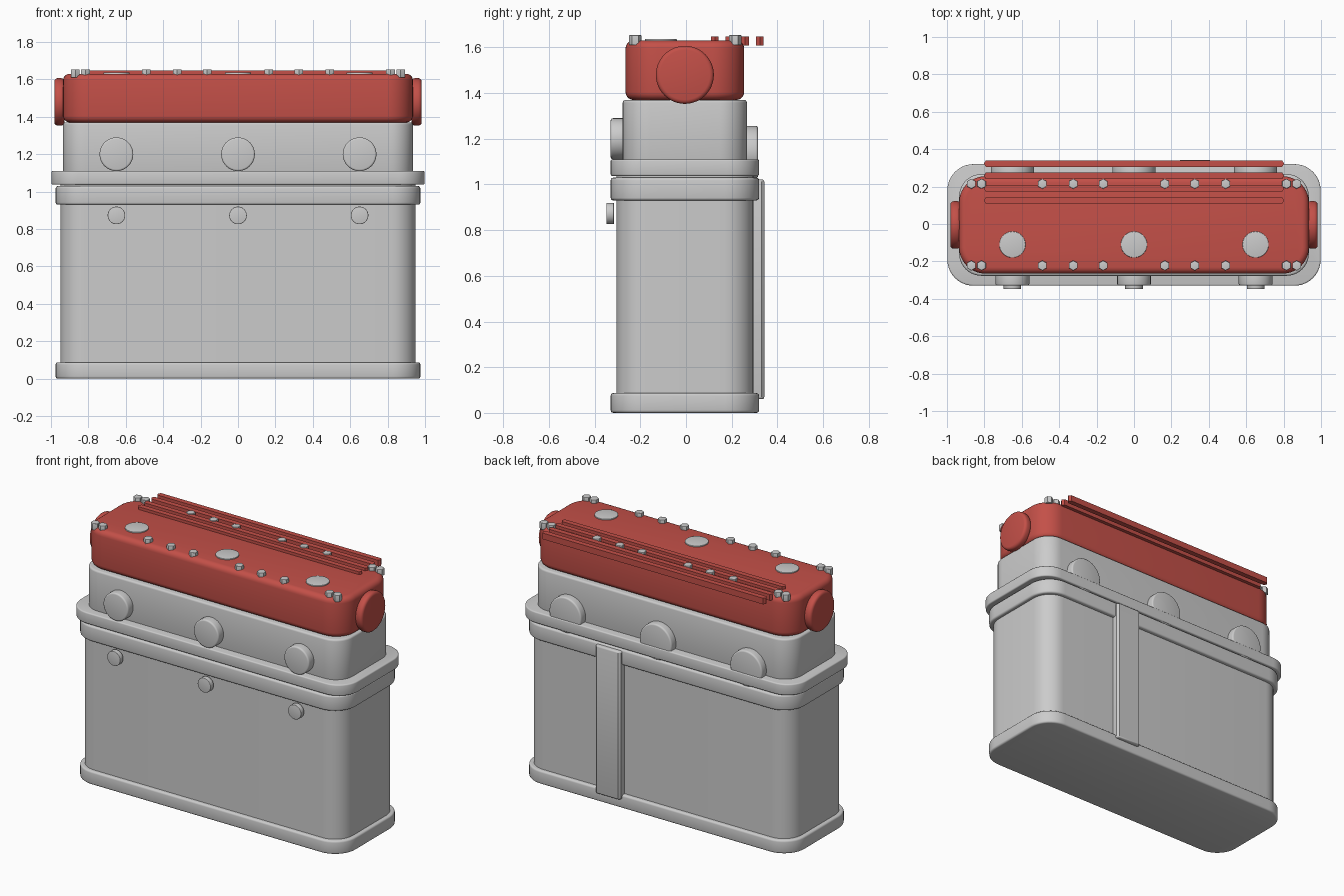
import bpy, bmesh
from math import pi, cos, sin, radians
from mathutils import Matrix

if "Cube" in bpy.data.objects:
    bpy.data.objects.remove(bpy.data.objects["Cube"])

CY = -0.005  # centre line of the stacked body
red = bpy.data.materials.new("red_paint")
red.diffuse_color = (0.55, 0.08, 0.065, 1)
red.use_nodes = True
red.node_tree.nodes["Principled BSDF"].inputs["Base Color"].default_value = red.diffuse_color


def finish(bm, name, mat=None):
    bmesh.ops.recalc_face_normals(bm, faces=bm.faces)
    me = bpy.data.meshes.new(name)
    bm.to_mesh(me)
    bm.free()
    ob = bpy.data.objects.new(name, me)
    bpy.context.collection.objects.link(ob)
    if mat:
        me.materials.append(mat)
    bpy.ops.object.select_all(action='DESELECT')
    ob.select_set(True)
    bpy.context.view_layer.objects.active = ob
    bpy.ops.object.shade_smooth_by_angle(angle=radians(32))
    return ob


def prism(bm, outline, z0, z1, bevel=0, segs=3):
    """Extrude an xy outline from z0 to z1 and round its two rims."""
    base = bm.faces.new([bm.verts.new((x, y, z0)) for x, y in outline])
    ext = bmesh.ops.extrude_face_region(bm, geom=[base], use_keep_orig=True)['geom']
    top = [v for v in ext if isinstance(v, bmesh.types.BMVert)]
    for v in top:
        v.co.z = z1
    tf = [f for f in ext if isinstance(f, bmesh.types.BMFace) and all(v in top for v in f.verts)][0]
    bmesh.ops.recalc_face_normals(bm, faces=bm.faces)
    if bevel:
        bmesh.ops.bevel(bm, geom=list(base.edges) + list(tf.edges), offset=bevel,
                        segments=segs, profile=0.5, affect='EDGES')


def rounded_slab(name, hx, hy, r, z0, z1, bevel, mat=None, segs=3):
    pts = []
    for k, (sx, sy) in enumerate([(1, 1), (-1, 1), (-1, -1), (1, -1)]):
        for i in range(11):
            a = (k + i / 10) * pi / 2
            pts.append((sx * (hx - r) + r * cos(a), CY + sy * (hy - r) + r * sin(a)))
    bm = bmesh.new()
    prism(bm, pts, z0, z1, bevel, segs)
    return finish(bm, name, mat)


def disc(name, loc, r, depth, axis='Z', bevel=0.008, n=48, mat=None):
    """Cylinder centred at loc along the given axis; n=6 has a corner on +y."""
    bm = bmesh.new()
    pts = [(r * sin(2 * pi * i / n), r * cos(2 * pi * i / n)) for i in range(n)]
    prism(bm, pts, -depth / 2, depth / 2, bevel)
    rot = {'X': Matrix.Rotation(pi / 2, 4, 'Y'), 'Y': Matrix.Rotation(pi / 2, 4, 'X'),
           'Z': Matrix.Identity(4)}[axis]
    bm.transform(Matrix.Translation(loc) @ rot)
    return finish(bm, name, mat)


# Stacked body
rounded_slab("base_flange", 0.975, 0.325, 0.15, 0, 0.087, 0.012)
rounded_slab("block", 0.95, 0.30, 0.13, 0.05, 0.98, 0)
rounded_slab("block_top_flange", 0.975, 0.325, 0.15, 0.93, 1.03, 0.012)
rounded_slab("gasket", 0.95, 0.30, 0.13, 1.02, 1.05, 0)
rounded_slab("head_flange", 0.998, 0.325, 0.14, 1.037, 1.11, 0.008)
rounded_slab("head", 0.935, 0.272, 0.12, 1.08, 1.37, 0.012)
rounded_slab("valve_cover", 0.935, 0.26, 0.14, 1.37, 1.63, 0.035, red, 5)

# Ports, plugs and filler caps
for i, x in enumerate((-0.65, 0, 0.65)):
    disc(f"front_port_{i}", (x, -0.29, 1.2), 0.09, 0.08, 'Y', 0.01)
    disc(f"back_port_{i}", (x, 0.275, 1.142), 0.115, 0.08, 'Y', 0.01)
    disc(f"core_plug_{i}", (x, -0.332, 0.873), 0.047, 0.033, 'Y', 0.003)
    disc(f"spark_disc_{i}", (x, -0.11, 1.615), 0.07, 0.044, 'Z', 0.003)

# End caps
for side, s in (("left", -1), ("right", 1)):
    disc(f"{side}_end_cap", (s * 0.955, CY, 1.48), 0.127, 0.054, 'X', 0.018, mat=red)

# Back pillar
bm = bmesh.new()
prism(bm, [(0.235, 0.25), (0.417, 0.25), (0.417, 0.33), (0.404, 0.343), (0.248, 0.343), (0.235, 0.33)],
      0.06, 1.022, 0.01)
finish(bm, "back_pillar")

# Cover rails with pointed ends
for i, y in enumerate((0.126, 0.19, 0.258, 0.323)):
    bm = bmesh.new()
    h, e, t = 0.017, 0.803, 0.011
    prism(bm, [(-e, y), (-e + t, y - h), (e - t, y - h), (e, y), (e - t, y + h), (-e + t, y + h)],
          1.608, 1.648)
    finish(bm, f"cover_rail_{i}", red)

# Hex bolts in two rows
for row, y in (("front", -0.222), ("back", 0.215)):
    for i, ax in enumerate((0.165, 0.325, 0.49, 0.815, 0.87)):
        for s in (-1, 1):
            disc(f"{row}_bolt_{i}_{'l' if s < 0 else 'r'}", (s * ax, y, 1.632), 0.027, 0.044,
                 'Z', 0.003, 6)
